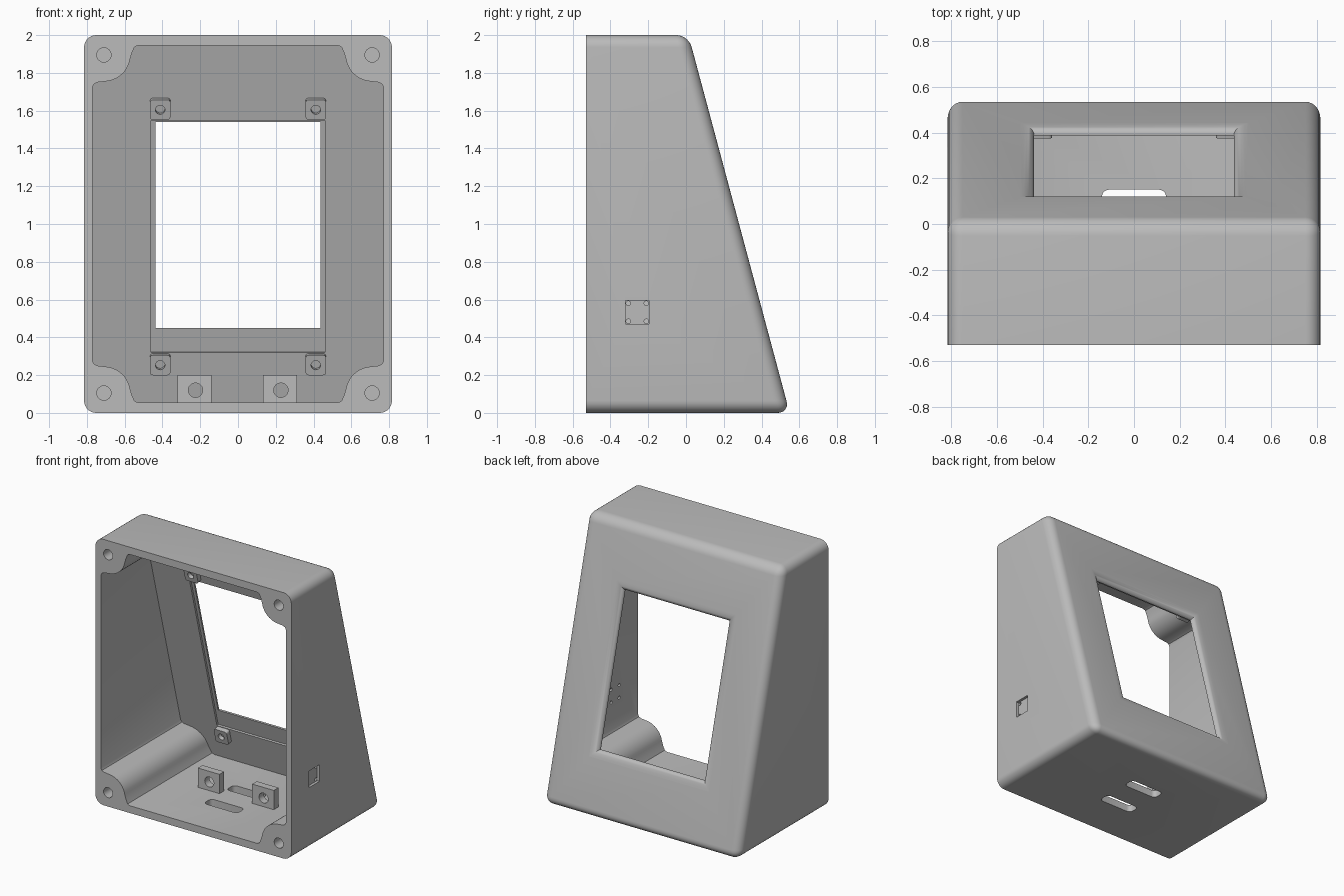
import bpy, bmesh, math
from mathutils import Matrix, Vector

cube = bpy.data.objects.get("Cube")
if cube:
    bpy.data.objects.remove(cube, do_unlink=True)

grey = bpy.data.materials.new("matte_grey")
grey.use_nodes = True
grey.diffuse_color = (0.5, 0.5, 0.5, 1)
grey.node_tree.nodes["Principled BSDF"].inputs["Base Color"].default_value = (0.5, 0.5, 0.5, 1)

FRONT = -0.53
# Frame of the sloped panel: local x across, y outward, z up the slope
SLOPE = Matrix.Translation((0, 0.281, 1)) @ Matrix.Rotation(math.radians(15), 4, 'X')
OUT = SLOPE.to_3x3() @ Vector((0, 1, 0))


def finish(name, bm):
    bmesh.ops.recalc_face_normals(bm, faces=bm.faces)
    mesh = bpy.data.meshes.new(name)
    bm.to_mesh(mesh)
    bm.free()
    mesh.materials.append(grey)
    obj = bpy.data.objects.new(name, mesh)
    bpy.context.collection.objects.link(obj)
    return obj


def loft(rings):
    """Closed solid through rings of points."""
    bm = bmesh.new()
    rows = [[bm.verts.new(p) for p in ring] for ring in rings]
    n = len(rows[0])
    for a, b in zip(rows, rows[1:]):
        for i in range(n):
            bm.faces.new((a[i], a[(i + 1) % n], b[(i + 1) % n], b[i]))
    bm.faces.new(rows[0])
    bm.faces.new(rows[-1])
    bmesh.ops.recalc_face_normals(bm, faces=bm.faces)
    return bm


def box(name, x, y, z, frame=None, round_axis=None, radius=0.02):
    """Box from (min, max) ranges, optionally rounded around one axis."""
    bm = loft([[(x[0], v, z[0]), (x[1], v, z[0]), (x[1], v, z[1]), (x[0], v, z[1])] for v in y])
    if round_axis is not None:
        edges = [e for e in bm.edges
                 if abs((e.verts[0].co - e.verts[1].co).normalized()[round_axis]) > 0.9]
        bmesh.ops.bevel(bm, geom=edges, offset=radius, segments=5, profile=0.5, affect='EDGES')
    if frame:
        bm.transform(frame)
    return finish(name, bm)


def rod(name, centre, radius, length, axis='Y', frame=None):
    turn = Matrix.Rotation(math.pi / 2, 4, 'X' if axis == 'Y' else 'Y')
    bm = bmesh.new()
    bmesh.ops.create_cone(bm, cap_ends=True, segments=24, radius1=radius, radius2=radius,
                          depth=length, matrix=Matrix.Translation(centre) @ turn)
    if frame:
        bm.transform(frame)
    return finish(name, bm)


def cut(obj, tool):
    mod = obj.modifiers.new("cut", 'BOOLEAN')
    mod.operation, mod.solver, mod.object = 'DIFFERENCE', 'EXACT', tool
    bpy.context.view_layer.objects.active = obj
    bpy.ops.object.modifier_apply(modifier=mod.name)
    bpy.data.objects.remove(tool, do_unlink=True)


def smooth(obj):
    bpy.ops.object.select_all(action='DESELECT')
    obj.select_set(True)
    bpy.context.view_layer.objects.active = obj
    bpy.ops.object.shade_smooth_by_angle(angle=math.radians(30))


# Outer shell: wedge profile, every edge rounded except the open front rim
profile = [(FRONT, 0), (0.549, 0), (0.013, 2), (FRONT, 2)]
bm = loft([[(x, y, z) for y, z in profile] for x in (-0.815, 0.815)])
edges = [e for e in bm.edges if any(v.co.y > FRONT + 0.01 for v in e.verts)]
bmesh.ops.bevel(bm, geom=edges, offset=0.065, segments=7, profile=0.5, affect='EDGES')
body = finish("enclosure_body", bm)

# Cavity with a rounded post left standing in each corner
HX, HZ = 0.71, 0.895
corner = [(0.53, 0.945), (0.548, 0.937), (0.562, 0.905)]
for i in range(11):
    a = math.radians(190 + 7.5 * i)
    corner.append((HX + 0.14 * math.cos(a), HZ + 0.14 * math.sin(a)))
corner += [(0.745, 0.75), (0.762, 0.742), (0.77, 0.725)]
outline = corner + [(x, -z) for x, z in reversed(corner)]
outline += [(-x, -z) for x, z in corner] + [(-x, z) for x, z in reversed(corner)]
bm = loft([[(x, y, z + 1) for x, z in outline] for y in (-0.7, 0.8)])
cap = bmesh.ops.bisect_plane(bm, geom=bm.verts[:] + bm.edges[:] + bm.faces[:],
                             plane_co=SLOPE @ Vector((0, -0.055, 0)), plane_no=OUT,
                             clear_outer=True)
rim = [e for e in cap["geom_cut"] if isinstance(e, bmesh.types.BMEdge)]
bmesh.ops.contextual_create(bm, geom=rim)
cut(body, finish("cavity_cutter", bm))

# Display recess inside, then the window with a rounded outer lip
cut(body, box("recess_cutter", (-0.46, 0.46), (-0.12, -0.04), (-0.69, 0.582), SLOPE))
steps = [(0, -0.15)]
for i in range(8):
    t = math.pi / 2 * i / 7
    steps.append((0.06 * (1 - math.cos(t)), 0.036 * (math.sin(t) - 1)))
steps.append((0.06, 0.05))
rings = []
for grow, n in steps:
    w, low, high = 0.437 + grow, -0.56 - grow, 0.57 + grow
    rings.append([SLOPE @ Vector(p) for p in
                  ((-w, n, low), (w, n, low), (w, n, high), (-w, n, high))])
cut(body, finish("window_cutter", loft(rings)))

# Screw holes in the corner posts
for sx in (-1, 1):
    for sz in (-1, 1):
        cut(body, rod("post_hole_cutter", (sx * HX, FRONT + 0.1, 1 + sz * HZ), 0.038, 0.5))

# Two cable slots in the floor
for y in (-0.165, 0.105):
    cut(body, box("slot_cutter", (-0.14, 0.14), (y - 0.045, y + 0.045), (-0.1, 0.12),
                  round_axis=2, radius=0.03))

# Square pocket and four pin holes in the left wall
cut(body, box("pocket_cutter", (0.795, 0.9), (-0.32, -0.195), (0.47, 0.595)))
for y in (-0.305, -0.21):
    for z in (0.485, 0.58):
        cut(body, rod("pin_hole_cutter", (0.8, y, z), 0.012, 0.2, 'X'))
smooth(body)

# Display mounting pads on the inner face of the sloped panel
for side, sx in (("right", -1), ("left", 1)):
    for level, v in (("lower", -0.75), ("upper", 0.65)):
        x = sx * 0.412
        pad = box(f"{level}_{side}_display_pad", (x - 0.054, x + 0.054), (-0.09, -0.045),
                  (v - 0.055, v + 0.055), SLOPE, 1, 0.016)
        cut(pad, rod("pad_hole_cutter", (x, -0.09, v), 0.025, 0.06, frame=SLOPE))
        smooth(pad)

# Upright tabs with screw holes on the floor
for side, x in (("right", -0.23), ("left", 0.222)):
    tab = box(f"{side}_floor_tab", (x - 0.09, x + 0.09), (-0.02, 0.035), (0.04, 0.2))
    cut(tab, rod("tab_hole_cutter", (x + 0.005, 0, 0.12), 0.038, 0.3))
    smooth(tab)
